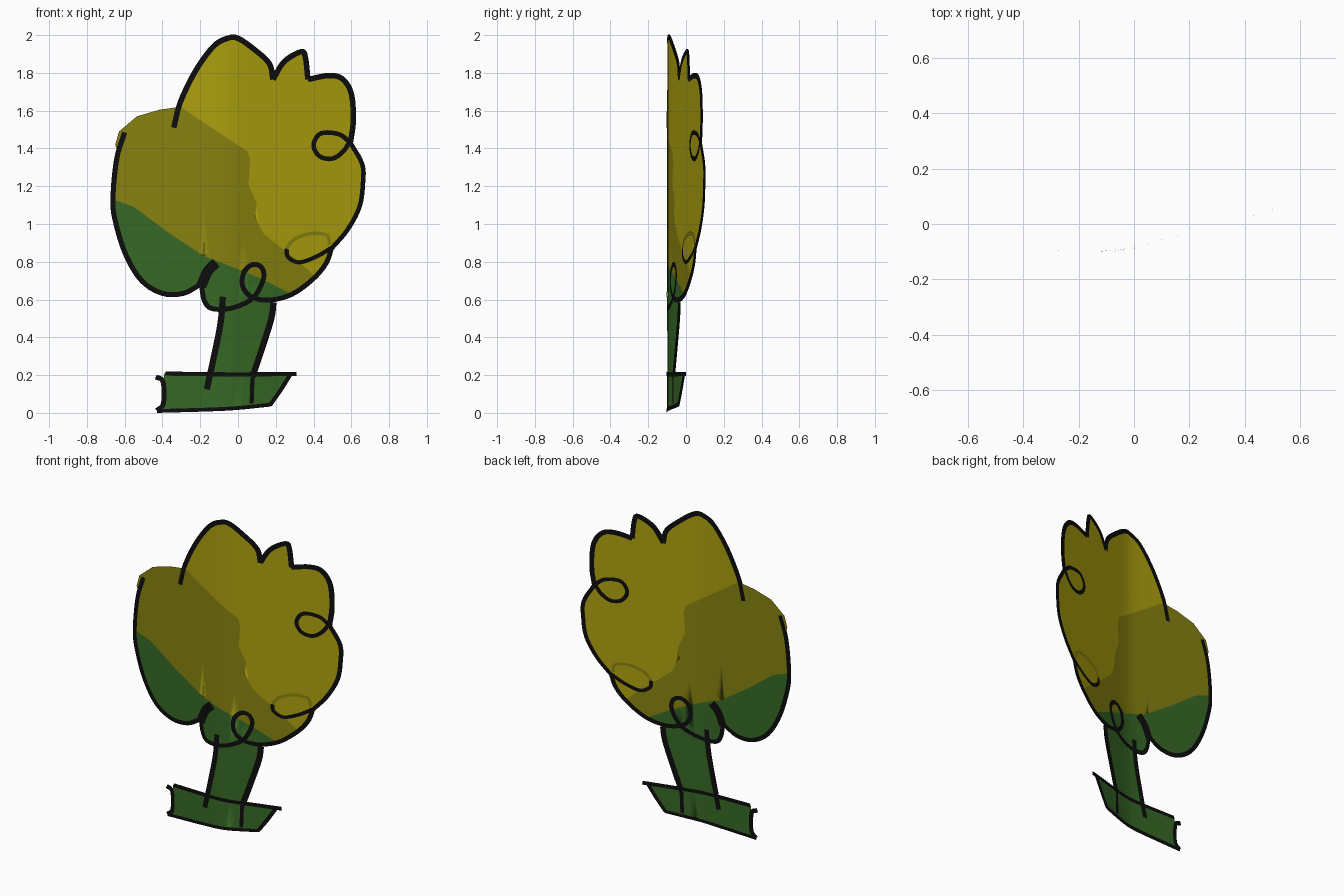
import bpy, bmesh, math
from mathutils import Vector

if "Cube" in bpy.data.objects:
    bpy.data.objects.remove(bpy.data.objects["Cube"])


def material(name, rgb):
    m = bpy.data.materials.new(name)
    m.diffuse_color = (*rgb, 1)
    m.use_nodes = True
    m.node_tree.nodes["Principled BSDF"].inputs["Base Color"].default_value = m.diffuse_color
    return m


YELLOW = material("mustard yellow", (0.413, 0.352, 0.0044))
OLIVE = material("olive", (0.246, 0.223, 0.005))
GREEN = material("leaf green", (0.038, 0.141, 0.019))
BLACK = material("ink black", (0.004, 0.004, 0.004))


def bend(x):
    """The sheet is flat on the left and swings back on the right."""
    t = x + 0.04
    return -0.1 + 0.14 * (t + math.sqrt(t * t + 0.0025))


def smooth(pts, n=5):
    """Smooth curve through the points."""
    p = [Vector(q) for q in pts]
    p = [2 * p[0] - p[1]] + p + [2 * p[-1] - p[-2]]
    out = []
    for a, b, c, d in zip(p, p[1:], p[2:], p[3:]):
        for i in range(n):
            t = i / n
            out.append(0.5 * (2 * b + (c - a) * t + (2 * a - 5 * b + 4 * c - d) * t * t
                              + (3 * b - a - 3 * c + d) * t ** 3))
    return out + [p[-2]]


def finish(bm, name, mat):
    me = bpy.data.meshes.new(name)
    bm.to_mesh(me)
    bm.free()
    me.materials.append(mat)
    ob = bpy.data.objects.new(name, me)
    bpy.context.collection.objects.link(ob)
    return ob


def sheet(name, pts, mat):
    """Filled outline, sliced upright and bent."""
    clean = []
    for q in pts:
        q = Vector(q)
        if not clean or (q - clean[-1]).length > 0.002:
            clean.append(q)
    bm = bmesh.new()
    f = bm.faces.new([bm.verts.new((q.x, 0, q.y)) for q in clean])
    f.normal_update()
    if f.normal.y > 0:
        f.normal_flip()
    bmesh.ops.triangulate(bm, faces=[f])
    for i in range(-8, 13):
        bmesh.ops.bisect_plane(bm, geom=bm.verts[:] + bm.edges[:] + bm.faces[:],
                               plane_co=(i * 0.03, 0, 0), plane_no=(1, 0, 0))
    for v in bm.verts:
        v.co.y = bend(v.co.x)
    for f in bm.faces:
        f.smooth = True
    return finish(bm, name, mat)


def stroke(name, pts, width=0.029, mat=BLACK, curved=True):
    """Flat ink ribbon laid on both sides of the sheet."""
    p = smooth(pts, 5 if curved else 8)
    bm = bmesh.new()
    for off in (-0.0025, 0.0025):
        rows = []
        for i, q in enumerate(p):
            d = (p[min(i + 1, len(p) - 1)] - p[max(i - 1, 0)]).normalized()
            n = Vector((-d.y, d.x)) * width / 2
            rows.append([bm.verts.new((e.x, bend(e.x) + off, e.y)) for e in (q + n, q - n)])
        for (a, b), (c, d) in zip(rows, rows[1:]):
            f = bm.faces.new((a, b, d, c))
            f.smooth = True
            f.normal_update()
            if f.normal.y * off < 0:
                f.normal_flip()
    return finish(bm, name, mat)


# Crown outline, drawn as pen lines
left_up = [(-.60, 1.485), (-.643, 1.34), (-.662, 1.13)]
left_low = [(-.662, 1.13), (-.648, 1.01), (-.595, .84), (-.51, .70), (-.40, .633),
            (-.29, .633), (-.2, .68)]
lobe = [(-.195, .69), (-.18, .6), (-.145, .555), (-.06, .55), (.025, .575), (.09, .62)]
lobe_loop = [(.09, .62), (.135, .71), (.125, .77), (.075, .785), (.03, .74),
             (.025, .67), (.07, .615)]
under = [(.07, .615), (.165, .597), (.285, .628), (.395, .707), (.465, .79), (.495, .87)]
right = [(.495, .87), (.58, .97), (.643, 1.09), (.661, 1.21), (.658, 1.315), (.595, 1.43)]
shoulder = [(.595, 1.43), (.61, 1.545), (.60, 1.69), (.55, 1.77), (.475, 1.785), (.37, 1.765)]
tuft = [(.37, 1.765), (.357, 1.88), (.335, 1.912), (.245, 1.86), (.185, 1.765)]
top = [(.185, 1.765), (.165, 1.85), (.085, 1.925), (0, 1.983), (-.055, 1.983),
       (-.13, 1.94), (-.225, 1.81), (-.305, 1.645)]
top_tail = [(-.34, 1.51)]

# Colour borders inside the crown
yellow_edge = [(-.305, 1.62), (-.125, 1.5), (.05, 1.385), (.065, 1.34), (.055, 1.21),
               (.1, 1.105), (.09, 1.04), (.135, .95), (.22, .88), (.325, .80), (.41, .72)]
bare_edge = [(-.31, 1.62), (-.415, 1.605), (-.535, 1.57), (-.63, 1.49), (-.65, 1.42), (-.635, 1.37)]
green_edge = [(-.662, 1.13), (-.55, 1.09), (-.39, .97), (-.18, .83), (.03, .75),
              (.155, .695), (.285, .628)]

# Crown colour areas
sheet("crown_yellow", smooth(right) + smooth(shoulder) + smooth(tuft) + smooth(top)
      + yellow_edge + [(.465, .79)], YELLOW)
sheet("crown_olive", yellow_edge[::-1] + bare_edge + left_up[1:] + green_edge[1:]
      + [(.345, .665)], OLIVE)
sheet("crown_green", green_edge[::-1] + smooth(left_low)[1:] + smooth(lobe)[1:]
      + [(.165, .597)], GREEN)

# Trunk and base
trunk_left = [(-.08, .615), (-.093, .47), (-.13, .285), (-.165, .125)]
trunk_right = [(.188, .585), (.175, .495), (.125, .335), (.077, .19), (.072, .05)]
sheet("trunk", trunk_left[:3] + [(-.15, .2), (.08, .2)] + trunk_right[2::-1]
      + [(.17, .6), (.05, .59)], GREEN)
sheet("base", [(-.39, .212), (-.4, .015), (-.15, .018), (0, .03), (.175, .045), (.28, .205)], GREEN)

# Ink lines of the crown
stroke("left_line", left_up + left_low[1:], .027)
stroke("blot", [(-.195, .67), (-.16, .75), (-.115, .795)], .055)
stroke("lobe_line", lobe + lobe_loop[1:] + under[1:], .026)
stroke("right_line", right, .024)
stroke("shoulder_line", shoulder)
stroke("tuft_line", tuft)
stroke("top_line", top + top_tail)
stroke("right_curl", [(.595, 1.43), (.535, 1.475), (.44, 1.48), (.4, 1.42), (.43, 1.36),
                      (.495, 1.345), (.553, 1.38), (.595, 1.44)], .024)
stroke("low_curl", [(.495, .875), (.42, .83), (.325, .797), (.265, .825), (.257, .87)], .022)
stroke("low_curl_top", [(.257, .87), (.3, .92), (.39, .95), (.47, .94), (.485, .89)], .018, OLIVE)

# Ink lines of trunk and base
stroke("trunk_left_line", trunk_left, .033)
stroke("trunk_right_line", trunk_right[:4], .033)
stroke("base_divider", trunk_right[3:], .022, curved=False)
stroke("base_top_line", [(-.385, .208), (-.04, .204), (.31, .206)], .022, curved=False)
stroke("base_left_line", [(-.435, .19), (-.397, .165), (-.395, .05), (-.43, .012)], .026)
stroke("base_bottom_line", [(-.43, .01), (-.15, .018), (0, .026), (.175, .044)], .02)
stroke("base_right_line", [(.17, .042), (.225, .12), (.275, .2)], .022)
